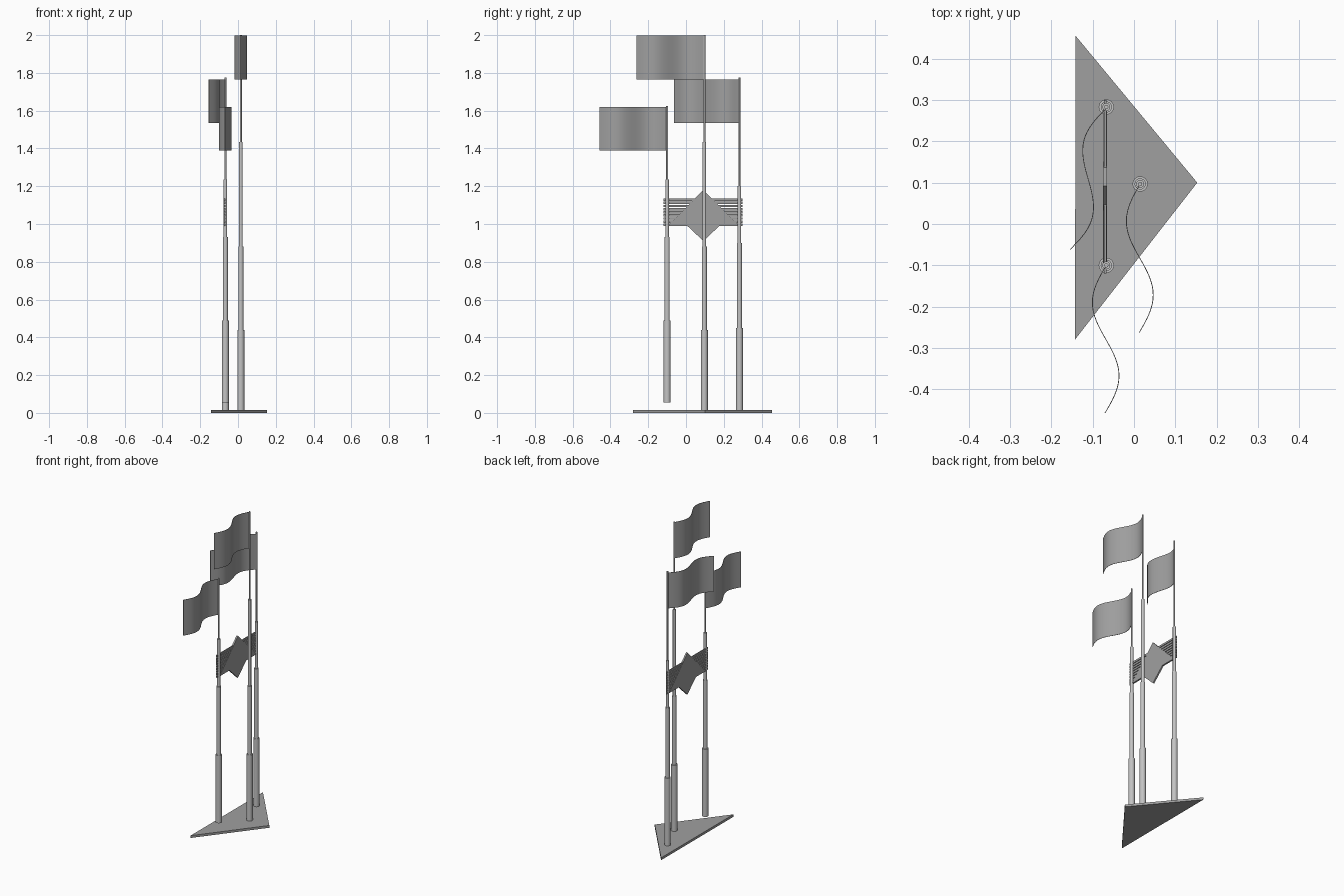
import bpy
import bmesh
import math
from mathutils import Vector

cube = bpy.data.objects.get("Cube")
if cube:
    bpy.data.objects.remove(cube, do_unlink=True)


def make_material(name, value):
    mat = bpy.data.materials.new(name)
    mat.use_nodes = True
    colour = (value, value, value, 1)
    mat.diffuse_color = colour
    mat.node_tree.nodes["Principled BSDF"].inputs["Base Color"].default_value = colour
    return mat


light_grey = make_material("light grey metal", 0.55)
mid_grey = make_material("mid grey", 0.35)


def finish(name, bm, mat, smooth=False):
    bmesh.ops.recalc_face_normals(bm, faces=bm.faces)
    mesh = bpy.data.meshes.new(name)
    bm.to_mesh(mesh)
    bm.free()
    obj = bpy.data.objects.new(name, mesh)
    bpy.context.collection.objects.link(obj)
    mesh.materials.append(mat)
    if smooth:
        bpy.ops.object.select_all(action='DESELECT')
        obj.select_set(True)
        bpy.context.view_layer.objects.active = obj
        bpy.ops.object.shade_smooth_by_angle(angle=math.radians(35))
    return obj


def prism(name, outline, offset, mat, smooth=False):
    """Extrude a flat outline along an offset."""
    bm = bmesh.new()
    face = bm.faces.new([bm.verts.new(p) for p in outline])
    result = bmesh.ops.extrude_face_region(bm, geom=[face], use_keep_orig=True)
    moved = [v for v in result["geom"] if isinstance(v, bmesh.types.BMVert)]
    bmesh.ops.translate(bm, verts=moved, vec=offset)
    return finish(name, bm, mat, smooth)


def pole(name, x, y, levels):
    """Stepped pole, lathed from a profile of narrowing tubes."""
    radii = (0.0185, 0.0135, 0.0095, 0.005)
    profile = [(0, levels[0])]
    for r, low, high in zip(radii, levels, levels[1:]):
        profile += [(r, low), (r, high)]
    profile.append((0, levels[-1]))
    bm = bmesh.new()
    verts = [bm.verts.new((x + r, y, z)) for r, z in profile]
    edges = [bm.edges.new(pair) for pair in zip(verts, verts[1:])]
    bmesh.ops.spin(bm, geom=verts + edges, cent=(x, y, 0), axis=(0, 0, 1),
                   angle=math.tau, steps=24, use_duplicate=False)
    bmesh.ops.remove_doubles(bm, verts=bm.verts, dist=0.0001)
    finish(name, bm, light_grey, True)


def flag(name, start, end, low, high):
    """Thin cloth with one full wave between two plan points."""
    a, b = Vector((*start, low)), Vector((*end, low))
    along = b - a
    side = Vector((along.y, -along.x, 0)).normalized()
    half = side * 0.001
    count = 32
    path = [a + along * (i / count) + side * 0.033 * math.sin(math.tau * i / count)
            for i in range(count + 1)]
    outline = [p + half for p in path] + [p - half for p in reversed(path)]
    prism(name, outline, (0, 0, high - low), mid_grey, True)


# Triangular base
prism("base", [(-0.143, -0.28, 0), (0.153, 0.1, 0), (-0.141, 0.455, 0)],
      (0, 0, 0.015), mid_grey)

# Poles
pole("tall_pole", 0.015, 0.097, (0.01, 0.44, 0.88, 1.435, 2.0))
pole("back_pole", -0.067, 0.283, (0.01, 0.45, 0.9, 1.2, 1.775))
pole("front_pole", -0.067, -0.1, (0.055, 0.49, 0.93, 1.235, 1.625))

# Flags
flag("tall_flag", (0.015, 0.097), (0.013, -0.262), 1.765, 1.998)
flag("back_flag", (-0.067, 0.28), (-0.155, -0.062), 1.535, 1.765)
flag("front_flag", (-0.067, -0.1), (-0.07, -0.457), 1.39, 1.62)

# Slatted panel between the two rear poles
slats = 9
pitch = 0.0165
for i in range(slats):
    z = 0.99 + i * pitch
    prism(f"slat_{i + 1}", [(-0.073, -0.12, z), (-0.067, -0.12, z),
                            (-0.067, 0.3, z), (-0.073, 0.3, z)],
          (0, 0, pitch * 0.75), mid_grey)

# Pointed plate on the panel
plate = [(0.28, 0.99), (0.092, 1.18), (-0.096, 0.99), (0.007, 0.99),
         (0.092, 0.91), (0.177, 0.99)]
prism("pointed_plate", [(-0.075, y, z) for y, z in plate], (0.01, 0, 0), mid_grey)
